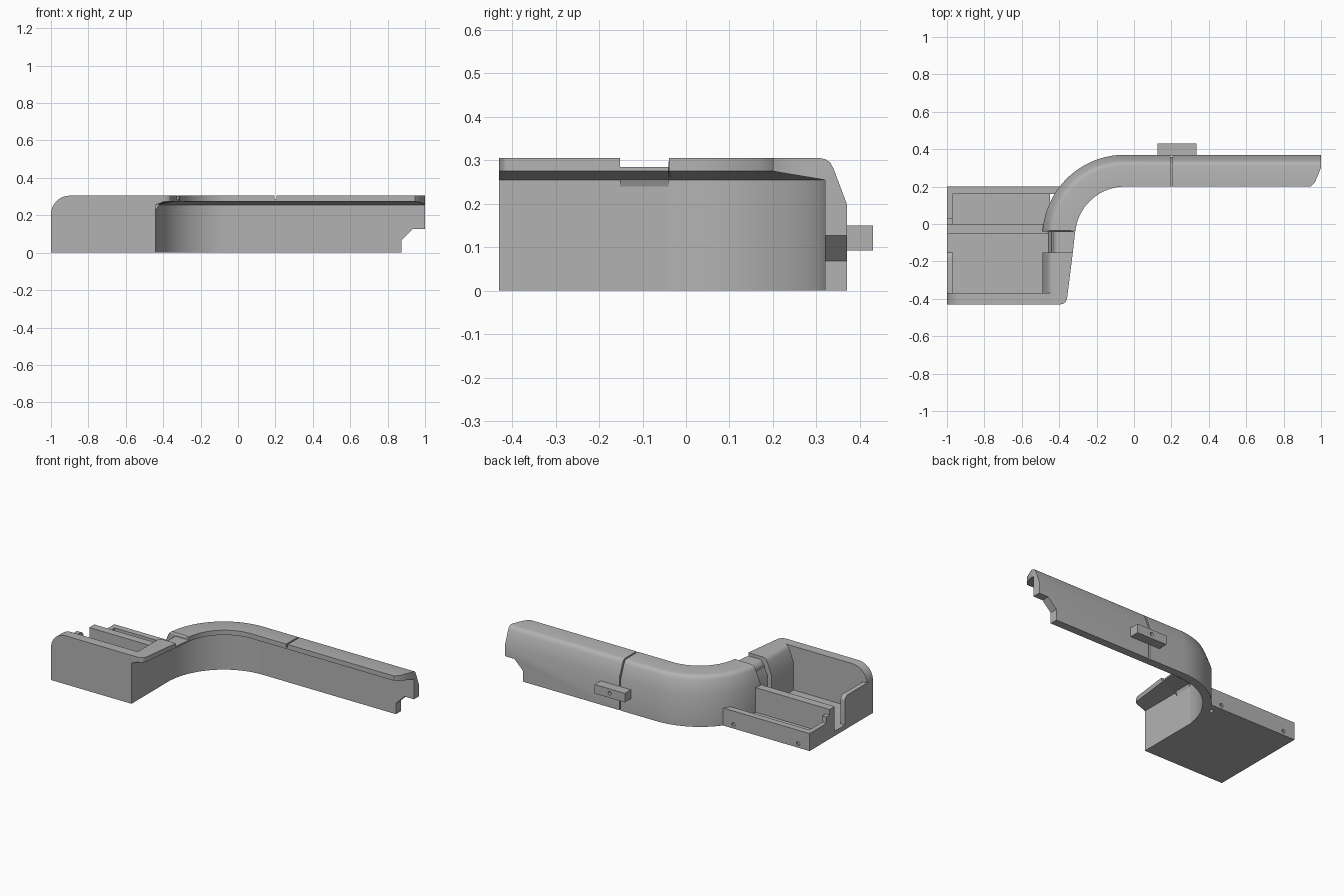
import bpy, bmesh, math
from mathutils import Vector

cube = bpy.data.objects.get("Cube")
if cube:
    bpy.data.objects.remove(cube)

grey = bpy.data.materials.new("plain grey")
grey.use_nodes = True
tone = (0.45, 0.45, 0.45, 1)
grey.diffuse_color = tone
grey.node_tree.nodes["Principled BSDF"].inputs["Base Color"].default_value = tone


def loft(name, rings):
    """Closed solid through a list of equal-length rings of points."""
    bm = bmesh.new()
    loops = [[bm.verts.new(p) for p in ring] for ring in rings]
    n = len(loops[0])
    for a, b in zip(loops, loops[1:]):
        for i in range(n):
            j = (i + 1) % n
            bm.faces.new((a[i], a[j], b[j], b[i]))
    bm.faces.new(loops[0])
    bm.faces.new(loops[-1])
    bmesh.ops.recalc_face_normals(bm, faces=bm.faces)
    mesh = bpy.data.meshes.new(name)
    bm.to_mesh(mesh)
    bm.free()
    mesh.materials.append(grey)
    obj = bpy.data.objects.new(name, mesh)
    bpy.context.collection.objects.link(obj)
    return obj


def box(name, x, y, z):
    return loft(name, [[(x[0], y[0], h), (x[1], y[0], h),
                        (x[1], y[1], h), (x[0], y[1], h)] for h in z])


def side_plate(name, xz, y0, y1):
    return loft(name, [[(x, y, z) for x, z in xz] for y in (y0, y1)])


def cylinder_y(name, x, z, r, y0, y1):
    turn = [math.tau * i / 24 for i in range(24)]
    return side_plate(name, [(x + r * math.cos(t), z + r * math.sin(t)) for t in turn], y0, y1)


def cut(obj, cutters):
    for c in cutters:
        c.hide_render = True
        mod = obj.modifiers.new("cut", 'BOOLEAN')
        mod.operation, mod.solver, mod.object = 'DIFFERENCE', 'EXACT', c
    bpy.context.view_layer.update()
    done = obj.evaluated_get(bpy.context.evaluated_depsgraph_get())
    mesh = bpy.data.meshes.new_from_object(done)
    obj.modifiers.clear()
    obj.data = mesh
    for c in cutters:
        bpy.data.objects.remove(c)


# Curved rail: wall with a chamfered shoulder and an overhanging lip
CENTRE = Vector((-0.05, -0.07, 0))
RADIUS = 0.44


def section(lip, inset=0.0, drop=0.0):
    return [(inset, 0), (inset, 0.2), (0.03 + inset, 0.28 - drop), (0.038 + inset, 0.295 - drop),
            (0.048 + inset, 0.302 - drop), (0.06 + inset, 0.305 - drop),
            (lip, 0.305 - drop), (lip, 0.275), (0.05, 0.255), (0.05, 0)]


def ring(origin, inward, profile):
    return [origin + inward * d + Vector((0, 0, z)) for d, z in profile]


def leg_ring(y, lip, **kw):
    return ring(Vector((CENTRE.x - RADIUS, y, 0)), Vector((1, 0, 0)), section(lip, **kw))


def arm_ring(x, **kw):
    return ring(Vector((x, CENTRE.y + RADIUS, 0)), Vector((0, -1, 0)), section(0.17, **kw))


# Short leg with a rounded front corner on the lip
front_leg = loft("rail_front_leg", [leg_ring(y, w) for y, w in
                 ((-0.43, 0.095), (-0.427, 0.11), (-0.418, 0.123), (-0.4, 0.132), (-0.152, 0.163))])
loft("rail_leg_recess", [leg_ring(y, w, inset=0.03, drop=0.02)
                         for y, w in ((-0.152, 0.163), (-0.04, 0.175))])

# Bend and first straight length
bend = [leg_ring(-0.04, 0.165, drop=0.008), leg_ring(-0.05 + 0.015, 0.175)]
for i in range(3, 41):
    a = math.pi / 2 * i / 40
    out = Vector((-math.cos(a), math.sin(a), 0))
    bend.append(ring(CENTRE + out * RADIUS, -out, section(0.175 - 0.005 * i / 40)))
bend.append(arm_ring(0.195))
loft("rail_bend", bend)
loft("rail_seam", [arm_ring(x, inset=0.012, drop=0.02) for x in (0.195, 0.205)])

# Far length, with a stepped foot and angled lip at the tip
arm = loft("rail_arm", [arm_ring(0.205), arm_ring(1.0)])
foot_cut = side_plate("foot_cutter", [(0.875, -0.1), (0.875, 0.068), (0.935, 0.127),
                                      (1.1, 0.127), (1.1, -0.1)], 0.15, 0.45)
tip = [(0.935, 0.19), (0.95, 0.205), (0.968, 0.225), (1.0, 0.3), (1.1, 0.3), (1.1, 0.19)]
tip_cut = loft("tip_cutter", [[(x, y, z) for x, y in tip] for z in (-0.1, 0.5)])
cut(arm, [foot_cut, tip_cut])

# Side lug with a pin hole
lug = box("side_lug", (0.125, 0.335), (0.365, 0.43), (0.093, 0.15))
cut(lug, [cylinder_y("lug_hole_cutter", 0.23, 0.122, 0.011, 0.38, 0.5)])

# Tray: floor, dividers and end walls
box("tray_floor", (-1, -0.45), (-0.42, 0.19), (0, 0.03))
back_wall = box("tray_back_wall", (-1, -0.39), (0.16, 0.2), (0, 0.11))
cut(back_wall, [cylinder_y("wall_hole_cutter", x, 0.025, 0.012, 0.17, 0.3) for x in (-0.92, -0.47)])
box("tray_divider", (-1, -0.46), (-0.05, 0.0), (0, 0.185))
box("channel_end_wall", (-1, -0.97), (0.0, 0.17), (0, 0.11))
box("channel_end_step", (-1, -0.97), (0.0, 0.03), (0, 0.15))

# Pocket end wall with a rounded inner corner
corner = [(-0.18 + 0.03 * math.cos(t), 0.18 + 0.03 * math.sin(t))
          for t in [math.pi / 2 * i / 6 for i in range(7)]]
outline = [(-0.4, 0), (-0.15, 0)] + corner + [(-0.4, 0.21)]
loft("pocket_end_wall", [[(x, y, z) for y, z in outline] for x in (-1, -0.97)])

# Front wall with a rounded upper corner
curve = [(-0.9 - 0.1 * math.cos(t), 0.205 + 0.1 * math.sin(t))
         for t in [math.pi / 2 * i / 12 for i in range(13)]]
side_plate("tray_front_wall", [(-1, 0)] + curve + [(-0.43, 0.305), (-0.45, 0.25), (-0.45, 0)],
           -0.43, -0.37)

for obj in bpy.context.scene.objects:
    if obj.type == 'MESH':
        obj.data.shade_smooth()
        obj.data.set_sharp_from_angle(angle=math.radians(28))
